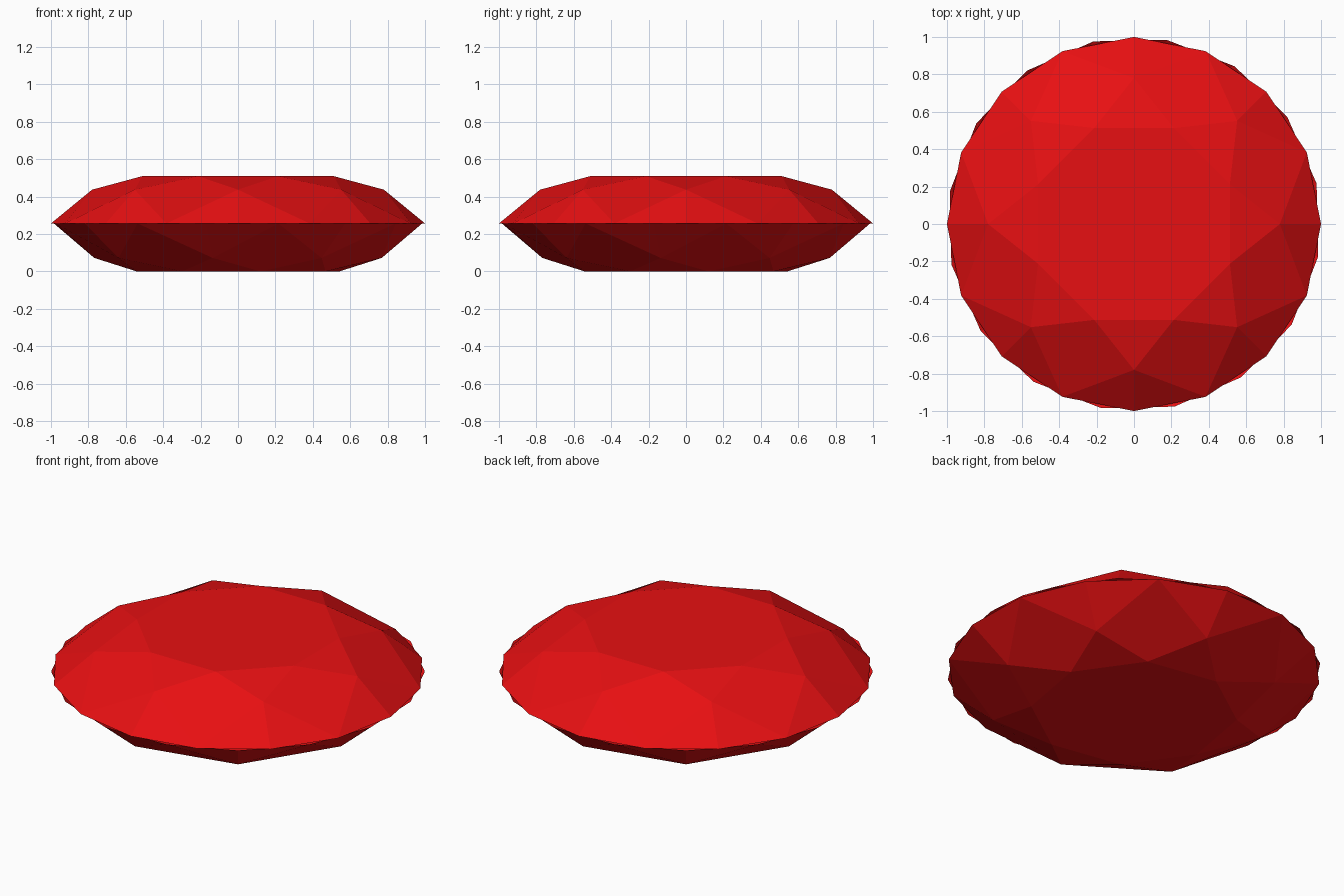
import bpy, bmesh
from math import cos, sin, radians

if "Cube" in bpy.data.objects:
    bpy.data.objects.remove(bpy.data.objects["Cube"])

red = bpy.data.materials.new("ruby_red")
red.diffuse_color = (0.8, 0.005, 0.006, 1)
red.use_nodes = True
red.node_tree.nodes["Principled BSDF"].inputs["Base Color"].default_value = red.diffuse_color

GIRDLE_Z = 0.2565
TOP_Z = 0.509


def faceted_shell(name, turn, levels, flip):
    """Open brilliant-cut shell: flat table, star, kite and girdle facets."""
    z_girdle, z_kite, z_table = levels
    bm = bmesh.new()

    def ring(count, radius, z, offset=0.0):
        pts = []
        for i in range(count):
            a = radians(360 * i / count + offset + turn)
            pts.append(bm.verts.new((radius * cos(a), radius * sin(a), z)))
        return pts

    girdle = ring(16, 1.0, z_girdle)
    points = ring(8, 0.78, z_kite)
    table = ring(8, 0.555, z_table, 22.5)

    faces = [table]
    for i in range(8):
        j = (i + 1) % 8
        g0, g1, g2 = girdle[2 * i - 1], girdle[2 * i], girdle[2 * i + 1]
        faces.append([table[i - 1], points[i], table[i]])      # star
        faces.append([table[i], points[i], g2, points[j]])     # kite
        faces.append([points[i], g0, g1])                      # girdle halves
        faces.append([points[i], g1, g2])
    for f in faces:
        bm.faces.new(f[::-1] if flip else f)

    mesh = bpy.data.meshes.new(name)
    bm.to_mesh(mesh)
    bm.free()
    mesh.materials.append(red)
    obj = bpy.data.objects.new(name, mesh)
    bpy.context.collection.objects.link(obj)
    return obj


# Upper half of the gem
faceted_shell("gem_crown", 0, (GIRDLE_Z, 0.437, TOP_Z), False)
# Lower half, mirrored and turned slightly against the crown
faceted_shell("gem_base", -10, (GIRDLE_Z, 0.072, 0.0), True)
